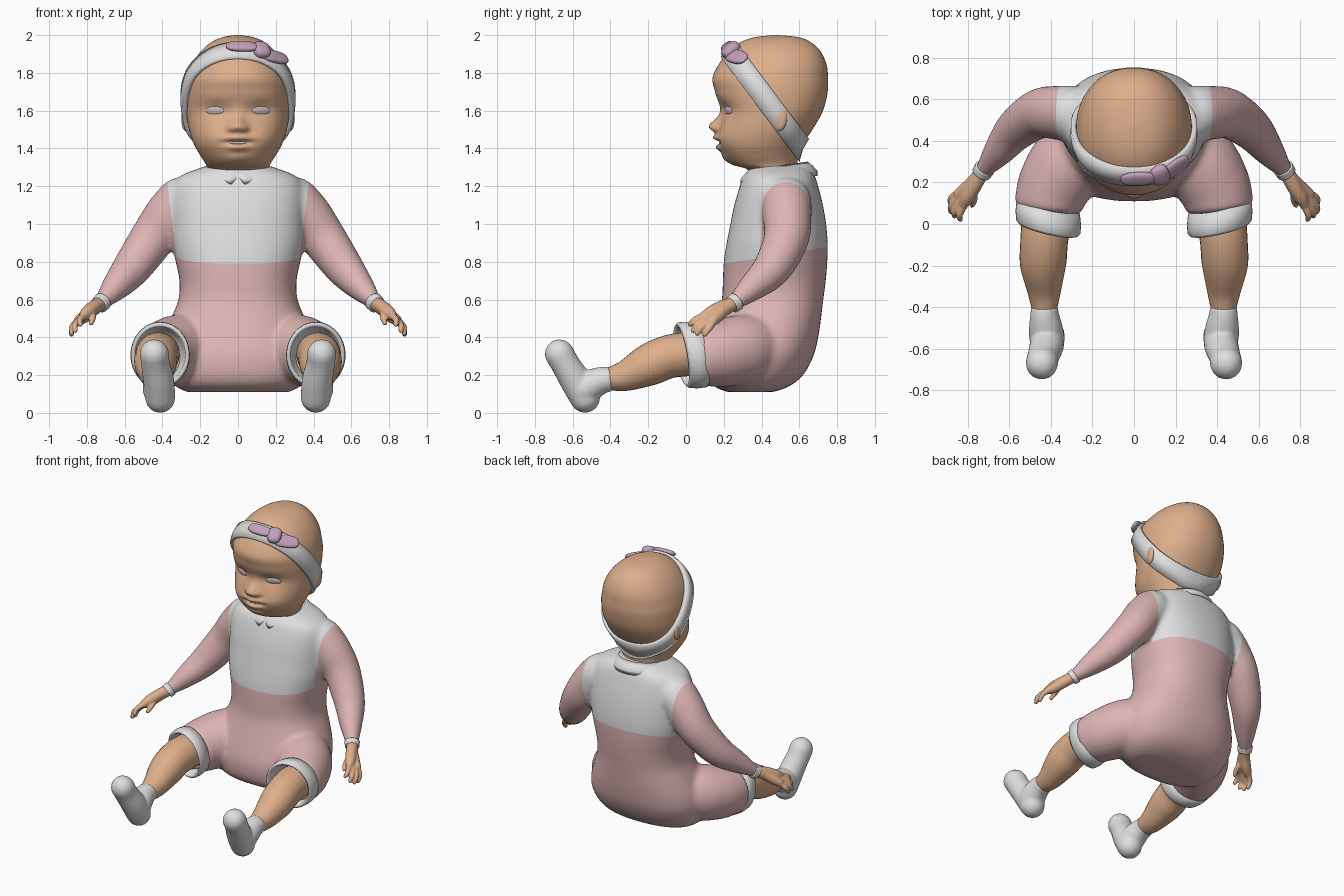
import bpy, bmesh, math
from mathutils import Vector, Matrix
from mathutils.bvhtree import BVHTree

if "Cube" in bpy.data.objects:
    bpy.data.objects.remove(bpy.data.objects["Cube"])

def material(name, col):
    m = bpy.data.materials.new(name)
    m.diffuse_color = (*col, 1)
    m.use_nodes = True
    m.node_tree.nodes["Principled BSDF"].inputs["Base Color"].default_value = m.diffuse_color
    return m

SKIN = material("skin", (0.73, 0.43, 0.26))
PINK = material("soft pink", (0.73, 0.46, 0.46))
WHITE = material("white cloth", (0.74, 0.74, 0.74))
MAUVE = material("mauve ribbon", (0.54, 0.35, 0.49))
EYE = material("pale eye", (0.62, 0.50, 0.52))

def finish(name, bm, *mats):
    bmesh.ops.recalc_face_normals(bm, faces=bm.faces[:])
    for f in bm.faces:
        f.smooth = True
    me = bpy.data.meshes.new(name)
    bm.to_mesh(me)
    bm.free()
    for m in mats:
        me.materials.append(m)
    ob = bpy.data.objects.new(name, me)
    bpy.context.collection.objects.link(ob)
    return ob

def spline(pts, n):
    """Catmull-Rom through tuples of any length"""
    out = []
    for i in range(len(pts) - 1):
        p = [pts[max(0, min(len(pts) - 1, i + k))] for k in (-1, 0, 1, 2)]
        for j in range(n):
            t = j / n
            out.append([0.5 * (2*b + (c-a)*t + (2*a-5*b+4*c-d)*t*t + (3*b-a-3*c+d)*t**3)
                        for a, b, c, d in zip(*p)])
    return out + [list(pts[-1])]

def skin_rings(bm, rings, caps=True):
    vs = [[bm.verts.new(p) for p in r] for r in rings]
    for a, b in zip(vs, vs[1:]):
        n = len(a)
        for i in range(n):
            bm.faces.new((a[i], a[(i+1) % n], b[(i+1) % n], b[i]))
    if caps:
        bm.faces.new(vs[0])
        bm.faces.new(vs[-1])

def power(c, e):
    return math.copysign(abs(c)**e, c)

def stack(bm, rows, n, steps, e):
    """Horizontal sections: z, half width, front y, back y"""
    rings = []
    for z, w, f, b in spline(rows, steps):
        ang = [2 * math.pi * k / n for k in range(n)]
        rings.append([Vector((w * power(math.cos(a), 2/e), (f+b)/2 + (b-f)/2 * power(math.sin(a), 2/e), z))
                      for a in ang])
    skin_rings(bm, rings)

def tube(bm, pts, side=1, n=28, steps=6, cap=True, end=1):
    """Round limb along x, y, z, radius points, with domed ends"""
    s = [(Vector((p[0]*side, p[1], p[2])), p[3]) for p in spline(pts, steps)]
    rows = []
    for i, (p, r) in enumerate(s):
        t = (s[min(i+1, len(s)-1)][0] - s[max(i-1, 0)][0]).normalized()
        rows.append((p, t, r))
    if cap:
        ang = [math.radians(a) for a in (85, 65, 45, 22)]
        p, t, r = rows[0]
        q, u, v = rows[-1]
        rows = ([(p - t*r*math.sin(a), t, r*math.cos(a)) for a in ang] + rows +
                [(q + u*v*end*math.sin(a), u, v*math.cos(a)) for a in reversed(ang)])
    rings = []
    for p, t, r in rows:
        U = t.cross(Vector((0, 0, 1))).normalized()
        V = U.cross(t)
        rings.append([p + (U*math.cos(2*math.pi*k/n) + V*math.sin(2*math.pi*k/n))*r for k in range(n)])
    skin_rings(bm, rings)

def fuse(name, bm, voxel, smooth, *mats):
    """Blend overlapping closed parts into one smooth skin"""
    ob = finish(name, bm, *mats)
    m = ob.modifiers.new("blend", 'REMESH')
    m.mode, m.voxel_size = 'VOXEL', voxel
    m = ob.modifiers.new("soften", 'SMOOTH')
    m.factor, m.iterations = 0.5, smooth
    me = bpy.data.meshes.new_from_object(ob.evaluated_get(bpy.context.evaluated_depsgraph_get()))
    ob.modifiers.clear()
    ob.data = me
    if not me.materials:
        for mt in mats:
            me.materials.append(mt)
    for p in me.polygons:
        p.use_smooth = True
    return ob

def blob(name, loc, normal, scale, mat, roll=0, e=1):
    bm = bmesh.new()
    bmesh.ops.create_uvsphere(bm, u_segments=32, v_segments=16, radius=1)
    for v in bm.verts:
        v.co = [power(c, e) for c in v.co]
    rot = normal.to_track_quat('Z', 'Y').to_matrix().to_4x4() @ Matrix.Rotation(roll, 4, 'Z')
    bm.transform(Matrix.Translation(loc) @ rot @ Matrix.Diagonal((*scale, 1)))
    return finish(name, bm, mat)

# Romper: torso, sleeves and thighs blended
bm = bmesh.new()
stack(bm, [(.11, .27, .22, .46), (.14, .33, .15, .545), (.2, .38, .115, .62), (.3, .41, .11, .675),
           (.4, .395, .135, .70), (.5, .355, .165, .715), (.6, .315, .19, .727), (.7, .31, .195, .74),
           (.8, .33, .2, .748), (.9, .35, .215, .75), (1.0, .355, .235, .742), (1.1, .355, .255, .725),
           (1.2, .345, .285, .70), (1.26, .295, .31, .68), (1.31, .16, .35, .645)], 64, 4, 2.3)
for s in (1, -1):
    tube(bm, [(.30, .53, 1.115, .135), (.37, .535, 1.04, .13), (.455, .53, .92, .12), (.565, .455, .765, .102),
              (.65, .35, .665, .075), (.72, .262, .588, .043)], s)
    tube(bm, [(.24, .38, .36, .17), (.32, .29, .335, .185), (.38, .19, .315, .178), (.405, .12, .307, .168),
              (.412, .08, .305, .163)], s, end=.2)
romper = fuse("romper", bm, 0.014, 12, PINK, WHITE)
bm = bmesh.new()
bm.from_mesh(romper.data)
# White yoke: above a tilted waist line, between two sleeve seams leaning outwards
cuts = [(Vector((0, .2, .79)), Vector((0, -.16, 1)))]
cuts += [(Vector((s*.36, 0, 1.1)), Vector((-s, 0, .12))) for s in (1, -1)]
for co, no in cuts:
    bmesh.ops.bisect_plane(bm, geom=bm.verts[:] + bm.edges[:] + bm.faces[:], plane_co=co, plane_no=no)
for f in bm.faces:
    c = f.calc_center_median()
    f.material_index = int(all((c - co).dot(no) > 0 for co, no in cuts))
    f.smooth = True
bm.to_mesh(romper.data)
bm.free()

# Collar: two rounded flaps meeting in front
bm = bmesh.new()
rings = []
for k in range(96):
    a = 2 * math.pi * k / 96
    sx, cy = math.sin(a), -math.cos(a)
    gap = min(1, .55 + abs(math.sin(a / 2)) * 5)
    rings.append([Vector((sx * (.155 + .04*t*gap), .49 + cy * (.155 + .05*t*gap), 1.292 + .022*cy - .04*t*gap + lift))
                  for t, lift in ((0, 0), (0, .016), (.5, .016), (1, .008), (1, -.02))])
skin_rings(bm, rings + [rings[0]], False)
bmesh.ops.remove_doubles(bm, verts=bm.verts[:], dist=1e-5)
finish("collar", bm, WHITE)

# Head with face relief
bm = bmesh.new()
stack(bm, [(1.2, .16, .37, .60), (1.285, .165, .33, .59), (1.315, .17, .25, .59), (1.36, .198, .205, .595),
           (1.42, .232, .185, .615), (1.5, .259, .18, .67), (1.6, .274, .185, .725), (1.7, .278, .155, .75),
           (1.77, .268, .14, .752), (1.84, .245, .17, .745), (1.91, .20, .222, .715), (1.96, .145, .285, .665),
           (1.988, .085, .36, .60), (2.0, .015, .46, .49)], 128, 9, 2.15)
bumps = [(0, 1.517, .027, .026, .052), (0, 1.56, .022, .035, .012), (0, 1.455, .048, .013, .033),
         (0, 1.406, .04, .014, .028), (0, 1.432, .046, .008, -.016), (0, 1.345, .05, .025, .016)]
for s in (1, -1):
    bumps += [(s*.036, 1.505, .015, .014, .022), (s*.14, 1.45, .06, .05, .022),
              (s*.115, 1.605, .05, .028, -.018), (s*.12, 1.67, .07, .03, .004)]
for v in bm.verts:
    if v.co.y < .42:
        x, z = v.co.x, v.co.z
        v.co.y -= sum(h * math.exp(-((x-a)/p)**2/2 - ((z-b)/q)**2/2) for a, b, p, q, h in bumps)
bm.normal_update()
tree = BVHTree.FromBMesh(bm)
finish("head", bm, SKIN)

# Eyes, teeth and ears
for s in (1, -1):
    p, nrm, _, _ = tree.ray_cast(Vector((s*.122, -1, 1.6)), Vector((0, 1, 0)))
    if nrm.y > 0:
        nrm = -nrm
    blob("eye", p, nrm, (.052, .025, .010), EYE)
    blob("ear", Vector((s*.275, .495, 1.565)), Vector((s, -.3, .05)), (.042, .072, .022), SKIN)
p = tree.ray_cast(Vector((0, -1, 1.432)), Vector((0, 1, 0)))[0]
blob("teeth", p, Vector((0, -1, 0)), (.046, .010, .007), EYE)

# Headband wrapped on the head along a tilted plane
centre, n, v = Vector((0, .4225, 1.66)), Vector((0, .8, .6)), Vector((0, -.6, .8))

def on_head(a, w, off):
    d = Vector((math.sin(a), 0, 0)) + v * math.cos(a)
    o = centre + n * w
    hit = tree.ray_cast(o + d, -d)[0]
    return (hit if hit else o + d * .3) + d * off

bm = bmesh.new()
rings = []
for k in range(80):
    a = 2 * math.pi * k / 80
    ease = .012 * abs(math.sin(a))
    rings.append([on_head(a, w, off + ease) for w, off in
                  ((-.057, -.012), (-.057, .014), (0, .016), (.057, .014), (.057, -.012))])
skin_rings(bm, rings + [rings[0]], False)
bmesh.ops.remove_doubles(bm, verts=bm.verts[:], dist=1e-5)
finish("headband", bm, WHITE)

# Ribbon bow
for name, a, w, size, roll in (("bow_left", .06, .004, (.085, .036, .018), -.05),
                               ("bow_right", .62, .012, (.085, .042, .018), -.22),
                               ("bow_knot", .37, .008, (.046, .054, .032), -.15)):
    d = Vector((math.sin(a) * .8, 0, 0)) + v * math.cos(a)
    blob(name, on_head(a, w, .026), d, size, MAUVE, roll, .75)

for s, tag in ((1, "left"), (-1, "right")):
    # Wrist cuff
    bm = bmesh.new()
    tube(bm, [(.718, .267, .59, .05), (.734, .243, .572, .047)], s, cap=False)
    finish("wrist_cuff_" + tag, bm, WHITE)
    # Hand
    bm = bmesh.new()
    tube(bm, [(.72, .262, .588, .038), (.765, .205, .55, .036), (.805, .17, .515, .034), (.84, .145, .49, .028)], s)
    tube(bm, [(.74, .235, .575, .036), (.77, .18, .555, .036), (.80, .13, .53, .034), (.815, .10, .515, .026)], s)
    for base, mid, tip in (((.84, .15, .49), (.878, .125, .45), (.882, .10, .415)),
                           ((.84, .13, .495), (.878, .085, .455), (.88, .06, .42)),
                           ((.83, .11, .50), (.862, .06, .468), (.862, .038, .435)),
                           ((.815, .095, .515), (.838, .045, .492), (.835, .022, .468)),
                           ((.77, .18, .54), (.768, .12, .505), (.778, .09, .475))):
        tube(bm, [(*base, .019), (*mid, .0165), (*tip, .013)], s, 16, 4)
    fuse("hand_" + tag, bm, 0.006, 3, SKIN)
    # Shorts cuff, a rolled open rim
    bm = bmesh.new()
    rings = []
    for r, y in ((.15, .09), (.167, .08), (.173, .03), (.170, -.012), (.158, -.025), (.146, -.012), (.138, .04), (.11, .07)):
        U, V = Vector((s*.91, .20, 0)) * r, Vector((0, -.17, 1.02)) * r
        rings.append([Vector((s*.412, y, .306)) + U*math.cos(k*math.pi/24) + V*math.sin(k*math.pi/24) for k in range(48)])
    skin_rings(bm, rings, False)
    finish("shorts_cuff_" + tag, bm, WHITE)
    # Lower leg
    bm = bmesh.new()
    tube(bm, [(.42, .12, .31, .11), (.425, .0, .31, .116), (.433, -.10, .295, .114), (.437, -.20, .252, .11),
              (.432, -.32, .197, .082), (.43, -.42, .178, .058)], s)
    finish("lower_leg_" + tag, bm, SKIN)
    # Sock
    bm = bmesh.new()
    tube(bm, [(.43, -.44, .175, .07), (.425, -.49, .155, .08), (.42, -.54, .125, .085)], s)
    tube(bm, [(.43, -.395, .18, .066), (.43, -.46, .172, .07)], s, cap=False)
    tube(bm, [(.412, -.535, .08, .08), (.42, -.585, .17, .082), (.437, -.64, .26, .076), (.443, -.67, .312, .078)], s)
    fuse("sock_" + tag, bm, 0.010, 5, WHITE)
